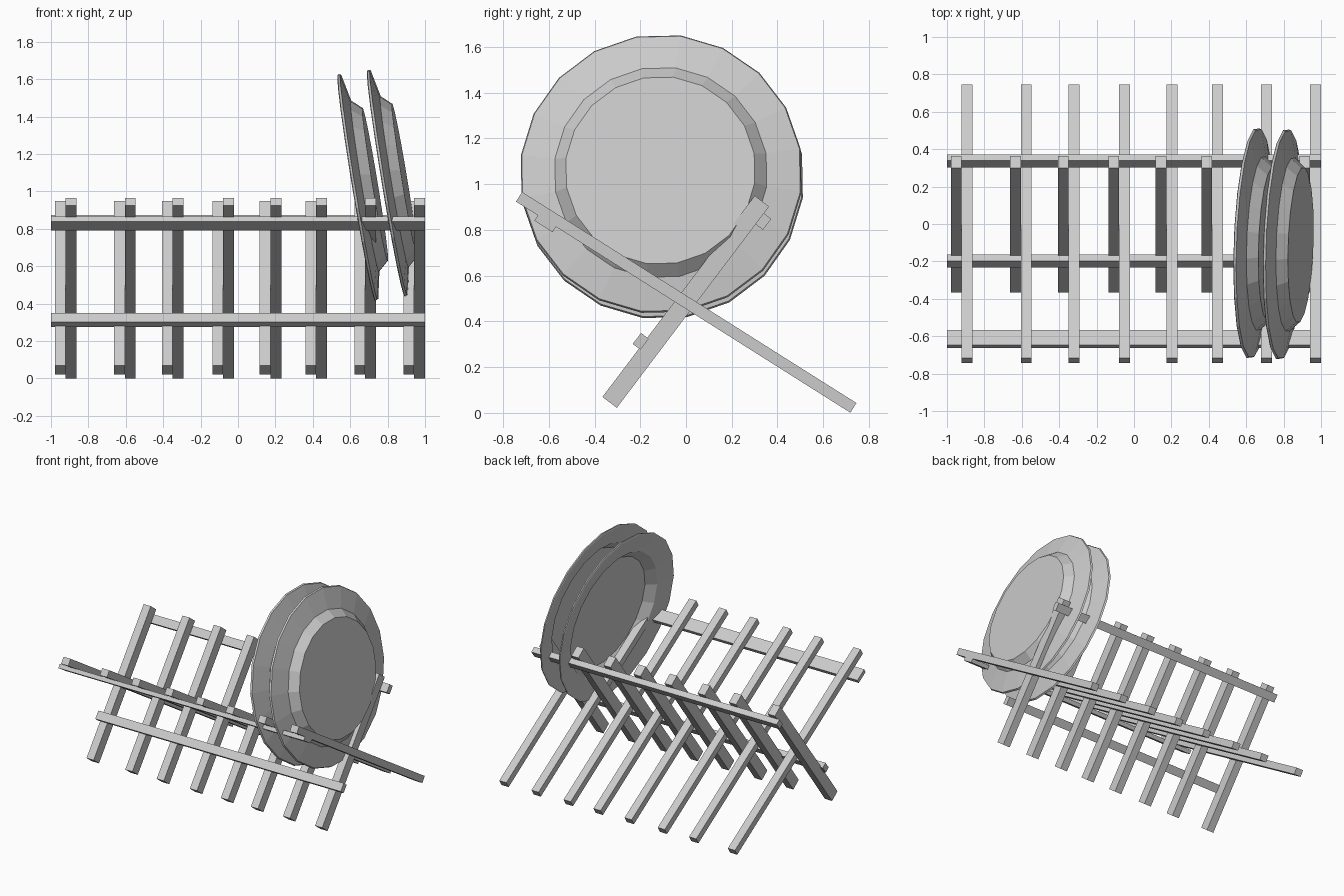
import bpy, bmesh, math
from mathutils import Vector

if "Cube" in bpy.data.objects:
    bpy.data.objects.remove(bpy.data.objects["Cube"])


def new_object(name, bm):
    bmesh.ops.recalc_face_normals(bm, faces=bm.faces)
    mesh = bpy.data.meshes.new(name)
    bm.to_mesh(mesh)
    bm.free()
    ob = bpy.data.objects.new(name, mesh)
    bpy.context.collection.objects.link(ob)
    return ob


def bar(name, x, width, p, q, thick):
    """Box of given x width whose side outline runs from p to q in (y, z)."""
    d = Vector((0, q[0] - p[0], q[1] - p[1]))
    bm = bmesh.new()
    bmesh.ops.create_cube(bm, size=1)
    bmesh.ops.scale(bm, vec=(width, d.length, thick), verts=bm.verts)
    ob = new_object(name, bm)
    ob.location = (x, (p[0] + q[0]) / 2, (p[1] + q[1]) / 2)
    ob.rotation_euler.x = math.atan2(d.z, d.y)
    return ob


def rail(name, centre, length, thick, direction):
    """Full width rail lying flat against a slat direction."""
    d = Vector(direction).normalized() * length / 2
    c = Vector(centre)
    return bar(name, 0, 2.0, c - d, c + d, thick)


def plate(name, centre, axis, profile, sides=20, phase=7.6):
    """Lathed plate; profile is (radius, offset along axis), zero radius at ends."""
    n = Vector(axis).normalized()
    v = Vector((0, 0, 1)).cross(n).normalized()
    u = n.cross(v)
    c = Vector(centre)
    bm = bmesh.new()
    rings = []
    for r, h in profile:
        if r == 0:
            rings.append([bm.verts.new(c + n * h)] * sides)
            continue
        ring = []
        for i in range(sides):
            a = math.radians(phase) + 2 * math.pi * i / sides
            ring.append(bm.verts.new(c + n * h + (u * math.cos(a) + v * math.sin(a)) * r))
        rings.append(ring)
    for a, b in zip(rings, rings[1:]):
        for i in range(sides):
            j = (i + 1) % sides
            loop = list(dict.fromkeys((a[i], a[j], b[j], b[i])))
            bm.faces.new(loop)
    return new_object(name, bm)


# Crossed slats
LONG = ((0.732, 0.022), (-0.73, 0.945))
SHORT = ((-0.334, 0.046), (0.332, 0.926))
for i, x in enumerate((-0.892, -0.576, -0.32, -0.05, 0.203, 0.447, 0.709, 0.971)):
    bar(f"long_slat_{i + 1}", x, 0.058, *LONG, 0.05)
    bar(f"short_slat_{i + 1}", x - 0.058, 0.058, *SHORT, 0.079)

# Rails tying the slats together
long_dir = (-1.462, 0.923)
short_dir = (0.666, 0.88)
rail("front_top_rail", (-0.615, 0.828), 0.094, 0.03, long_dir)
rail("back_top_rail", (0.338, 0.837), 0.06, 0.042, short_dir)
rail("front_lower_rail", (-0.198, 0.313), 0.06, 0.042, short_dir)

# Two leaning plates
PROFILE = [(0, 0.093), (0.417, 0.093), (0.468, 0.037), (0.615, 0.006), (0.62, -0.006),
           (0.61, -0.01), (0.47, 0.018), (0.41, 0.075), (0, 0.075)]
AXIS = (1, -0.035, 0.165)
plate("right_plate", (0.80, -0.109, 1.045), AXIS, PROFILE)
plate("left_plate", (0.642, -0.103, 1.022), AXIS, PROFILE)
